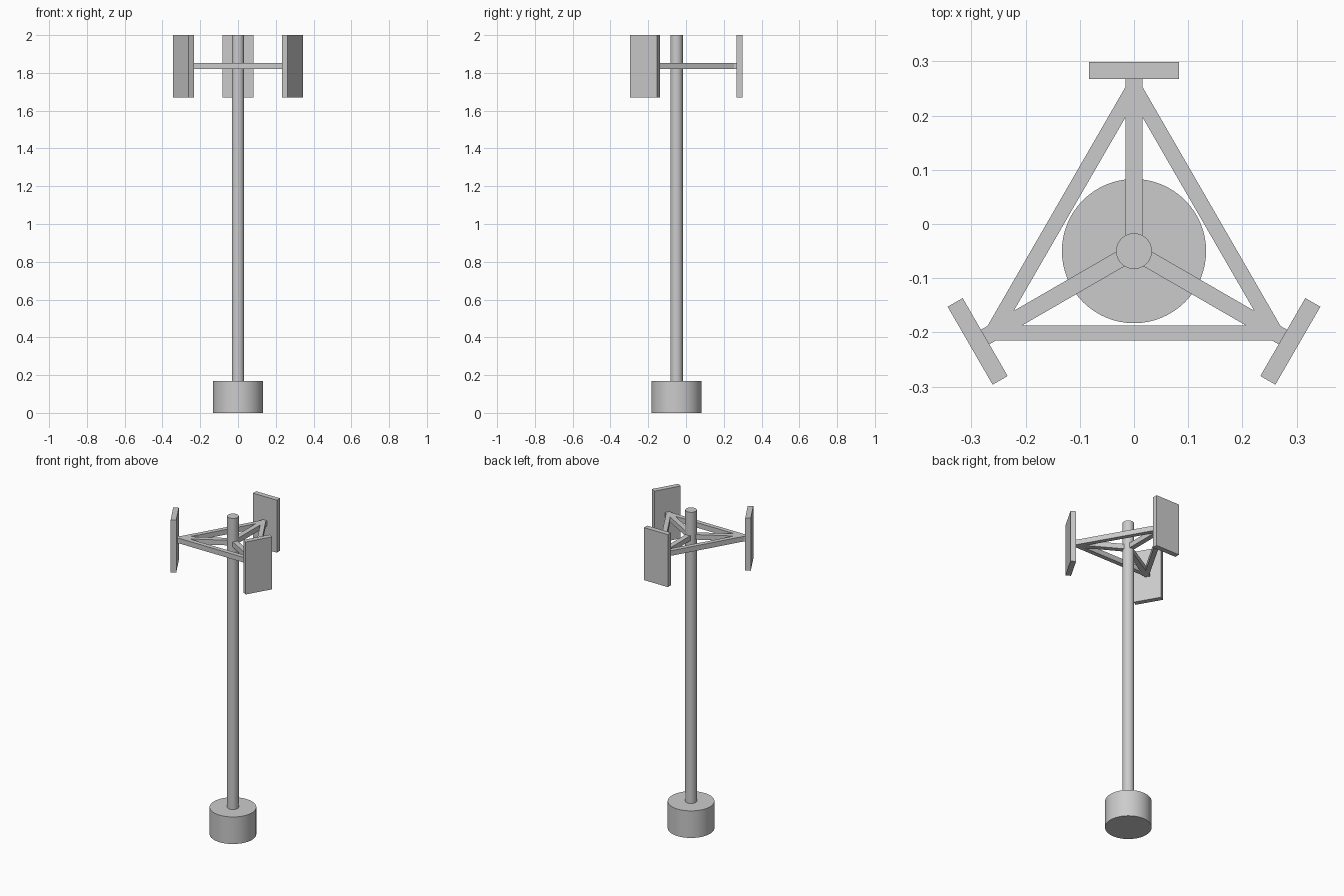
import bpy
from math import radians
from mathutils import Matrix, Vector

cube = bpy.data.objects.get("Cube")
if cube:
    bpy.data.objects.remove(cube, do_unlink=True)

# One plain grey for the whole mast
grey = bpy.data.materials.new("plain_grey")
grey.use_nodes = True
grey.diffuse_color = (0.6, 0.6, 0.6, 1)
grey.node_tree.nodes["Principled BSDF"].inputs["Base Color"].default_value = (0.6, 0.6, 0.6, 1)

CENTRE = Vector((0, -0.05, 0))
RACK_Z = 1.837


def cylinder(name, radius, z0, z1):
    bpy.ops.mesh.primitive_cylinder_add(
        vertices=64, radius=radius, depth=z1 - z0,
        location=CENTRE + Vector((0, 0, (z0 + z1) / 2)))
    ob = bpy.context.object
    ob.name = name
    ob.data.materials.append(grey)
    bpy.ops.object.shade_smooth_by_angle(angle=radians(30))


def box(name, size, offset, angle):
    """Box placed at an offset from the mast axis, then turned about that axis."""
    bpy.ops.mesh.primitive_cube_add(size=1)
    ob = bpy.context.object
    ob.name = name
    ob.data.transform(Matrix.Translation(offset) @ Matrix.Diagonal((*size, 1)))
    ob.data.materials.append(grey)
    ob.location = CENTRE
    ob.rotation_euler.z = angle


# Footing and pole
cylinder("footing", 0.133, 0, 0.17)
cylinder("pole", 0.033, 0.17, 2)

# Three-sided rack: spoke, panel and the brace opposite, every 120 degrees
for side, turn in (("back", 0), ("right", 120), ("left", 240)):
    a = radians(turn)
    box(side + "_spoke", (0.031, 0.318, 0.032), (0, 0.159, RACK_Z), a)
    box(side + "_panel", (0.166, 0.032, 0.33), (0, 0.333, 1.835), a)
    box(side + "_opposite_brace", (0.523, 0.028, 0.032), (0, -0.151, RACK_Z), a)
